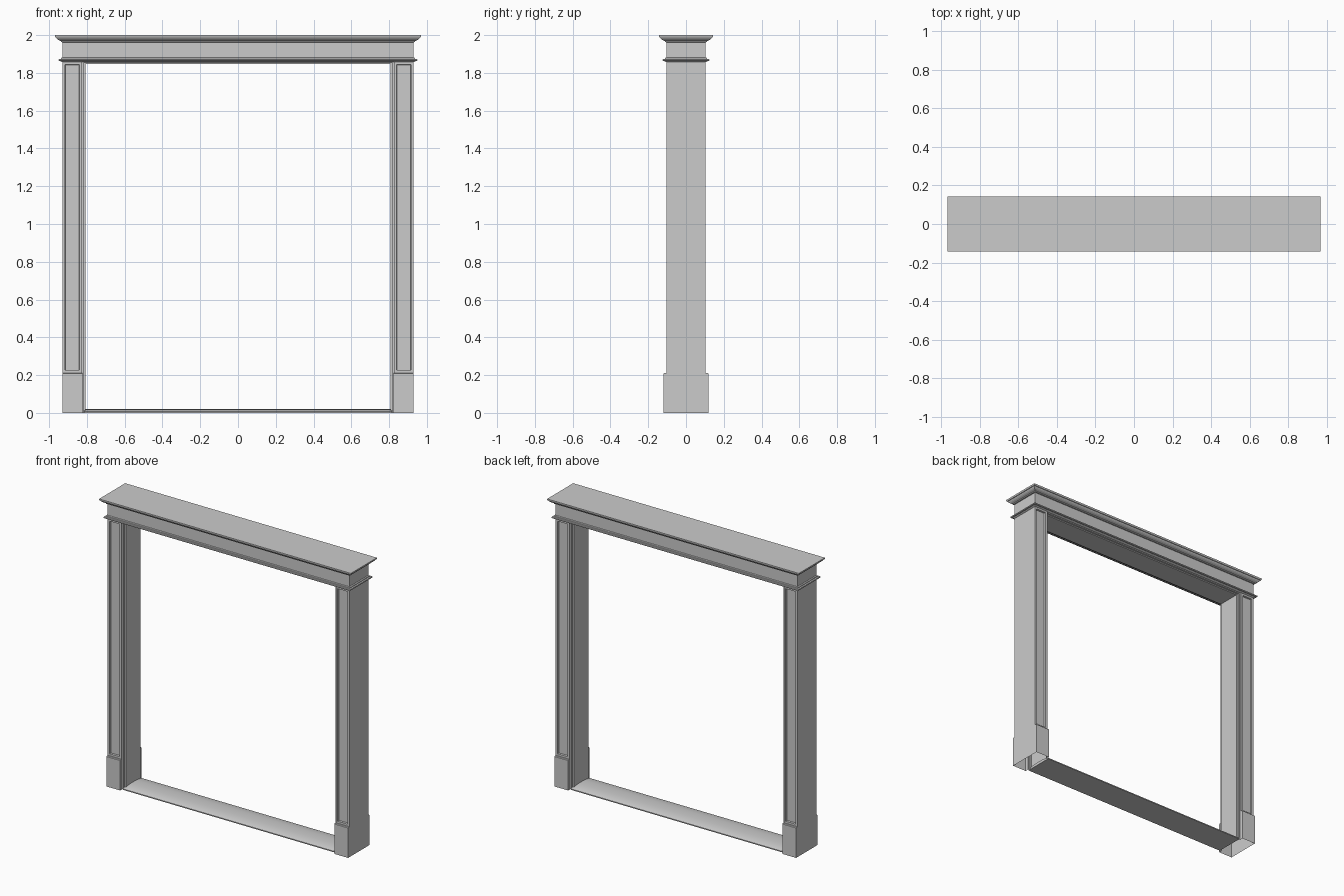
import bpy, bmesh

if "Cube" in bpy.data.objects:
    bpy.data.objects.remove(bpy.data.objects["Cube"])

TOP = 1.86            # top of pilasters, underside of entablature
OX, OY = 0.93, 0.104  # half width and half depth of the frame
IN = 0.826            # inner edge of the pilasters


def make(name, verts, faces, mirror=(False, False)):
    me = bpy.data.meshes.new(name)
    me.from_pydata(verts, [], faces)
    bm = bmesh.new()
    bm.from_mesh(me)
    bmesh.ops.recalc_face_normals(bm, faces=bm.faces)
    bm.to_mesh(me)
    bm.free()
    ob = bpy.data.objects.new(name, me)
    bpy.context.collection.objects.link(ob)
    if any(mirror):
        m = ob.modifiers.new("Mirror", 'MIRROR')
        m.use_axis = (mirror[0], mirror[1], False)
        m.use_mirror_merge = False
    return ob


def loft(rows, closed):
    """Join rows of points into a skin."""
    n = len(rows[0])
    verts = [p for r in rows for p in r]
    faces = [(i*n + j, i*n + (j+1) % n, (i+1)*n + (j+1) % n, (i+1)*n + j)
             for i in range(len(rows) - 1) for j in range(n if closed else n - 1)]
    return verts, faces


# Entablature: lower moulding, frieze and cornice as (outset, z)
profile = [(0, TOP - .003), (.007, 1.860), (.010, 1.863), (.018, 1.864), (.020, 1.868),
           (.018, 1.873), (.008, 1.874), (.007, 1.879), (0, 1.882),
           (0, 1.962), (.008, 1.963), (.008, 1.969), (.014, 1.971), (.022, 1.975),
           (.029, 1.981), (.032, 1.987), (.036, 1.988), (.039, 1.993), (.039, 2.0)]
rings = [[(-OX-d, -OY-d, z), (OX+d, -OY-d, z), (OX+d, OY+d, z), (-OX-d, OY+d, z)]
         for d, z in profile]
v, f = loft(rings, True)
f.append(tuple(range(len(v) - 4, len(v))))
make("entablature", v, f)

# Stepped door lining swept up one jamb, across the head and down the other
half = [(0, -.104), (0, -.094), (.009, -.094), (.009, -.080), (.019, -.080)]
steps = half + [(t, -y) for t, y in reversed(half)]
rows = []
for t, y in steps:
    x, z = IN - t, TOP - t * .75
    rows.append([(-x, y, 0), (-x, y, z), (x, y, z), (x, y, 0)])
make("door_lining", *loft(rows, False))


# Pilaster faces with a recessed panel
def frame(y, dx, z0, z1):
    return [(IN + dx, y, z0), (OX - dx, y, z0), (OX - dx, y, z1), (IN + dx, y, z1)]


rows = [frame(-OY, 0, .21, TOP), frame(-OY, .014, .226, TOP - .016),
        frame(-OY + .012, .016, .228, TOP - .018)]
v, f = loft(rows, True)
f.append((8, 9, 10, 11))
make("pilaster_panel", v, f, (True, True))

# Outer walls of the hollow pilasters
make("pilaster_side", [(OX, -OY, 0), (OX, OY, 0), (OX, OY, TOP), (OX, -OY, TOP)],
     [(0, 1, 2, 3)], (True, False))

# Plinths: open at the bottom, stepping forward of the pilasters
PY = .118
rows = [[(IN - .002, -OY, z), (IN - .002, -PY + c, z), (OX, -PY + c, z), (OX, -OY, z)]
        for z, c in ((0, 0), (.208, 0), (.212, .004))]
v, f = loft(rows, False)
f.append((8, 9, 10, 11))
make("plinth", v, f, (True, True))

# Threshold with a gently crowned top
TX = .815
section = [(-.1, 0), (-.1, .007), (-.085, .012), (-.06, .017), (-.03, .02),
           (.03, .02), (.06, .017), (.085, .012), (.1, .007), (.1, 0)]
v, f = loft([[(s * TX, y, z) for y, z in section] for s in (-1, 1)], True)
n = len(section)
f += [tuple(range(n)), tuple(range(n, 2 * n))]
sill = make("threshold", v, f)
bpy.context.view_layer.objects.active = sill
sill.select_set(True)
bpy.ops.object.shade_smooth_by_angle()
